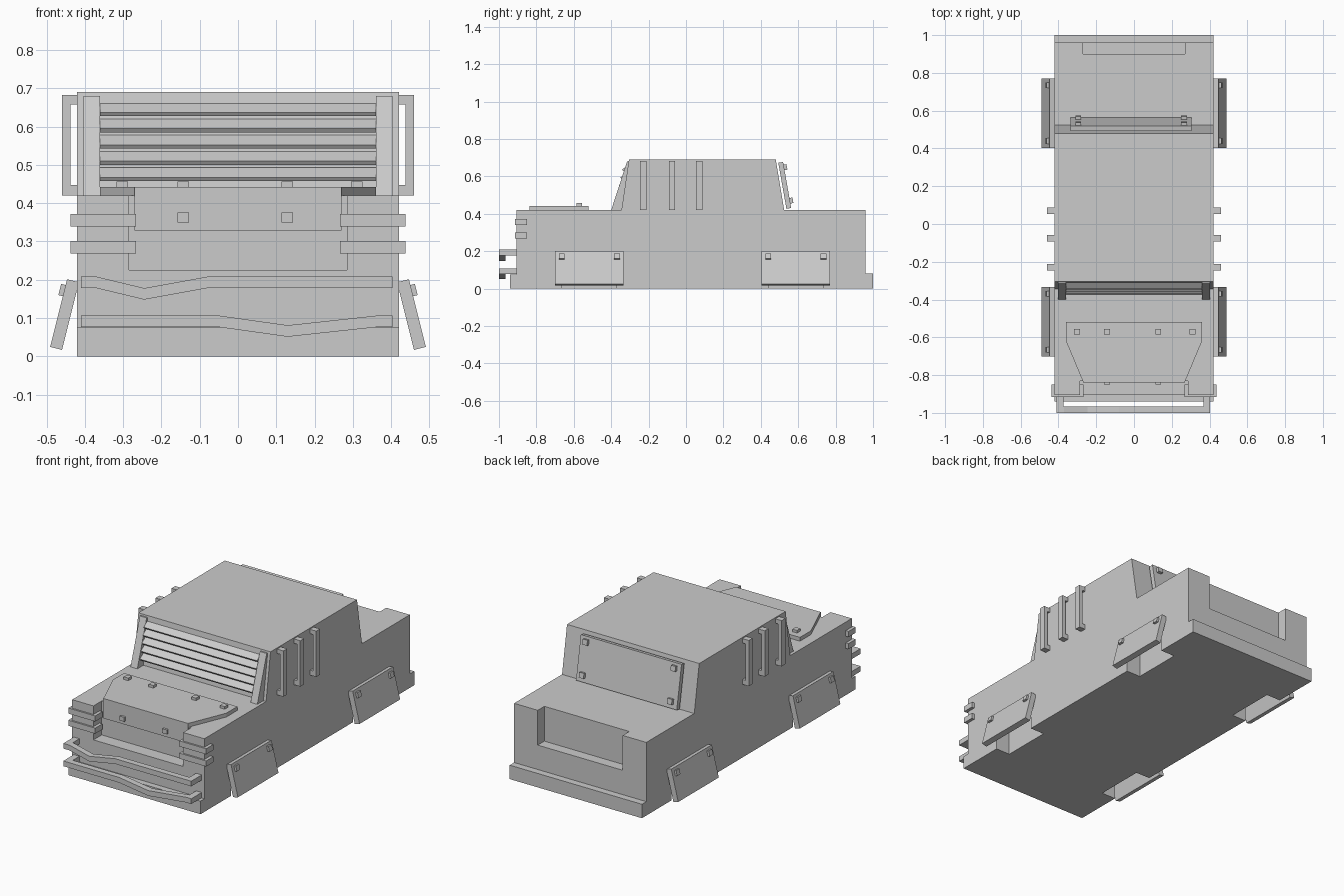
import bpy
import bmesh
from math import radians
from mathutils import Matrix, Vector

old = bpy.data.objects.get("Cube")
if old:
    bpy.data.objects.remove(old, do_unlink=True)

GREY = (0.6, 0.6, 0.6, 1)
paint = bpy.data.materials.new("plain grey")
paint.use_nodes = True
paint.diffuse_color = GREY
paint.node_tree.nodes["Principled BSDF"].inputs["Base Color"].default_value = GREY


def finish(name, bm):
    bmesh.ops.recalc_face_normals(bm, faces=bm.faces)
    mesh = bpy.data.meshes.new(name)
    bm.to_mesh(mesh)
    bm.free()
    mesh.materials.append(paint)
    ob = bpy.data.objects.new(name, mesh)
    bpy.context.collection.objects.link(ob)
    return ob


def box(name, x, y, z):
    """Box from its (low, high) limits on each axis."""
    bm = bmesh.new()
    bmesh.ops.create_cube(bm, size=1)
    for v in bm.verts:
        v.co = [lo + (c + 0.5) * (hi - lo) for c, (lo, hi) in zip(v.co, (x, y, z))]
    return finish(name, bm)


def tilted_box(name, centre, size, angle, axis):
    bm = bmesh.new()
    place = Matrix.Translation(centre) @ Matrix.Rotation(radians(angle), 4, axis)
    bmesh.ops.create_cube(bm, size=1, matrix=place @ Matrix.Diagonal((*size, 1)))
    return finish(name, bm)


def prism(name, points, axis, lo, hi):
    """Outline in the two other axes, extruded along the named axis."""
    put = {"X": lambda a, b: (lo, a, b),
           "Y": lambda a, b: (a, lo, b),
           "Z": lambda a, b: (a, b, lo)}[axis]
    step = Vector([hi - lo if axis == a else 0 for a in "XYZ"])
    bm = bmesh.new()
    face = bm.faces.new([bm.verts.new(put(a, b)) for a, b in points])
    ext = bmesh.ops.extrude_face_region(bm, geom=[face])
    bmesh.ops.translate(bm, vec=step, verts=[g for g in ext["geom"]
                                             if isinstance(g, bmesh.types.BMVert)])
    return finish(name, bm)


def span(c, half):
    return (c - half, c + half)


def side_span(side, inner, outer):
    return tuple(sorted((side * inner, side * outer)))


def cut(target, cutter):
    mod = target.modifiers.new("cut", "BOOLEAN")
    mod.operation, mod.solver, mod.object = "DIFFERENCE", "EXACT", cutter
    bpy.context.view_layer.objects.active = target
    bpy.ops.object.modifier_apply(modifier=mod.name)
    bpy.data.objects.remove(cutter, do_unlink=True)


# Body shell, extruded from its side profile
body = prism("body", [(-0.94, 0), (-0.94, 0.075), (-0.905, 0.075), (-0.905, 0.42),
                      (-0.345, 0.42), (-0.305, 0.69), (0.48, 0.69), (0.525, 0.42),
                      (0.96, 0.42), (0.96, 0.08), (1, 0.08), (1, 0)], "X", -0.42, 0.42)

# Grille recess, tailgate recess and wheel pockets
cut(body, box("grille_cutter", span(0, 0.285), (-1.1, -0.83), (0.225, 0.5)))
cut(body, box("tailgate_cutter", span(0, 0.27), (0.9, 1.1), (0.22, 0.5)))
WHEELS = (-0.517, 0.587)
for side in (-1, 1):
    for y in WHEELS:
        cut(body, box("wheel_cutter", side_span(side, 0.33, 0.6),
                      span(y, 0.145), (-0.1, 0.16)))

# Windscreen pillars and louvres
for side, label in ((-1, "right"), (1, "left")):
    prism(label + "_pillar", [(-0.4, 0.42), (-0.34, 0.42), (-0.3, 0.68), (-0.315, 0.68)],
          "X", *side_span(side, 0.36, 0.403))
for i in range(5):
    t = i / 4
    tilted_box(f"louvre_{i + 1}", (0, -0.32 - 0.035 * t, 0.645 - 0.17 * t),
               (0.72, 0.045, 0.012), 35, "X")

# Bonnet armour with a front flap and bolts
prism("bonnet_plate", [(-0.36, -0.52), (-0.36, -0.62), (-0.27, -0.835), (0.27, -0.835),
                       (0.36, -0.62), (0.36, -0.52)], "Z", 0.418, 0.442)
box("bonnet_flap", span(0, 0.27), (-0.838, -0.82), (0.328, 0.442))
for x in (-0.302, -0.143, 0.128, 0.31):
    box("bonnet_bolt", span(x, 0.015), span(-0.57, 0.015), (0.43, 0.457))
for x in (-0.143, 0.128):
    box("flap_bolt", span(x, 0.015), (-0.85, -0.83), (0.35, 0.375))

# Guard bars over the front corners
for side in (-1, 1):
    for z in (0.285, 0.355):
        box("corner_guard", side_span(side, 0.267, 0.438), (-0.915, -0.85), span(z, 0.016))

# Dented bumper rails on arms
RAILS = {"upper_rail": (0.178, [(-0.41, 0), (-0.37, 0), (-0.245, -0.03), (-0.08, 0), (0.403, 0)]),
         "lower_rail": (0.077, [(-0.41, 0), (-0.055, 0), (0.13, -0.026), (0.37, 0), (0.403, 0)])}
for name, (base, path) in RAILS.items():
    under = [(x, base + d) for x, d in path]
    over = [(x, base + d + 0.03) for x, d in reversed(path)]
    prism(name, under + over, "Y", -1, -0.965)
    for x in (-0.392, 0.385):
        box(name + "_arm", span(x, 0.018), (-0.97, -0.9), (base, base + 0.03))

# Cab side handles
for side in (-1, 1):
    outline = [(0.415, 0.42), (0.46, 0.42), (0.46, 0.683), (0.415, 0.683),
               (0.415, 0.658), (0.438, 0.658), (0.438, 0.448), (0.415, 0.448)]
    for y in (-0.228, -0.075, 0.07):
        prism("side_bar", [(side * x, z) for x, z in outline], "Y", *span(y, 0.017))

# Slanted wheel armour with bolts
for side in (-1, 1):
    for y in WHEELS:
        tilted_box("wheel_plate", (side * 0.453, y, 0.109), (0.032, 0.368, 0.182),
                   -14 * side, "Y")
        for dy in (-0.148, 0.148):
            tilted_box("wheel_bolt", (side * 0.456, y + dy, 0.172), (0.02, 0.03, 0.03),
                       -14 * side, "Y")

# Rear window armour with bolts
tilted_box("rear_plate", (-0.015, 0.528, 0.552), (0.64, 0.026, 0.25), 10, "X")
for x in (-0.295, 0.265):
    for y, z in ((0.525, 0.648), (0.557, 0.47)):
        tilted_box("rear_bolt", (x, y, z), (0.03, 0.03, 0.03), 10, "X")
